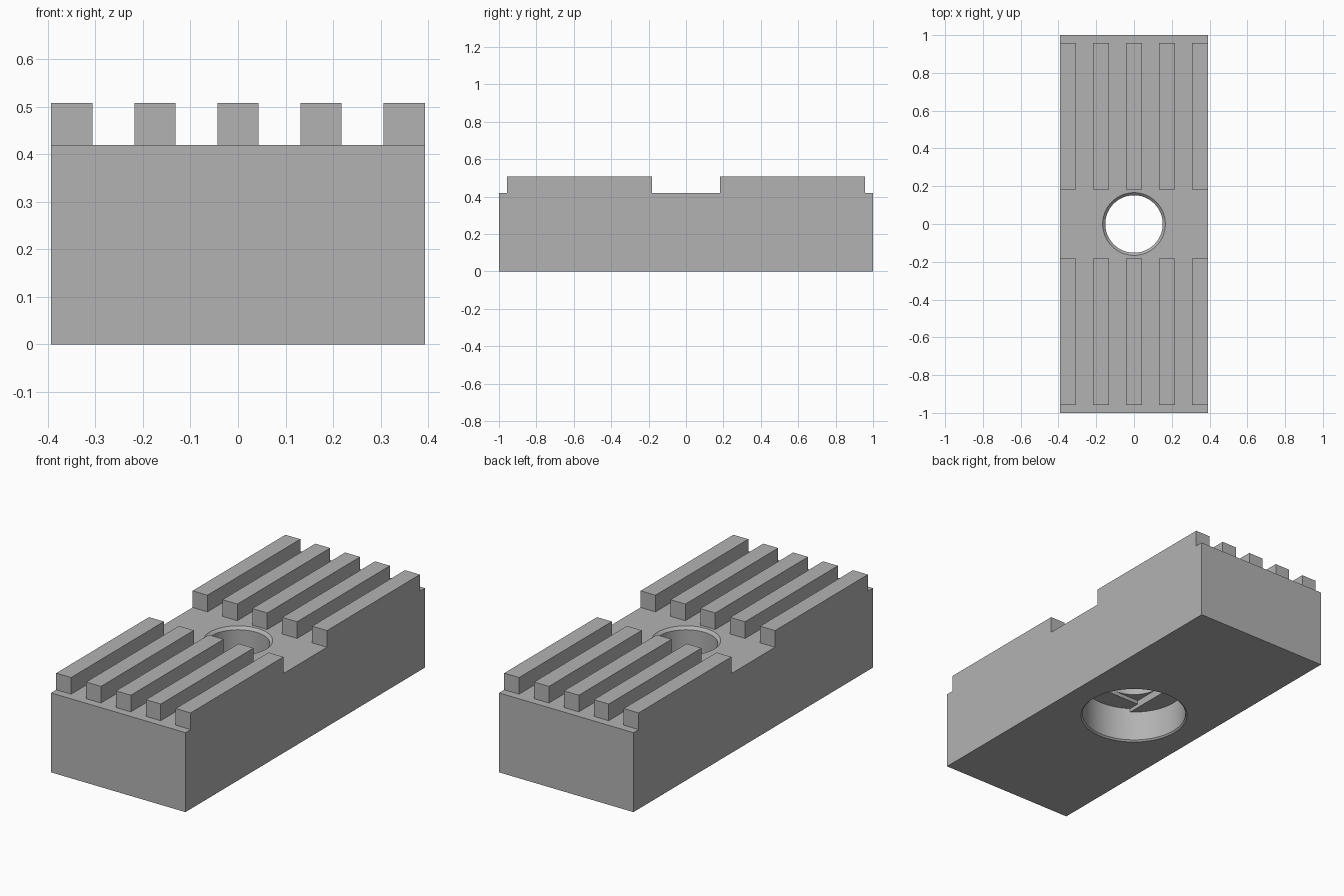
import bpy, bmesh, math
from mathutils import Vector

cube = bpy.data.objects.get("Cube")
if cube:
    bpy.data.objects.remove(cube, do_unlink=True)

WIDTH, LENGTH, BASE, TOP = 0.786, 2.0, 0.42, 0.508
RIB, PITCH = 0.087, 0.1747
RIB_IN, RIB_OUT = 0.182, 0.957
HOLE, BORE, BORE_TOP, STEP = 0.152, 0.26, 0.17, 0.02

grey = bpy.data.materials.new("light grey")
grey.use_nodes = True
grey.diffuse_color = (0.45, 0.45, 0.45, 1)
grey.node_tree.nodes["Principled BSDF"].inputs["Base Color"].default_value = grey.diffuse_color


def make_object(name, bm):
    bmesh.ops.recalc_face_normals(bm, faces=bm.faces[:])
    mesh = bpy.data.meshes.new(name)
    bm.to_mesh(mesh)
    bm.free()
    mesh.materials.append(grey)
    obj = bpy.data.objects.new(name, mesh)
    bpy.context.collection.objects.link(obj)
    return obj


def cone(name, z0, z1, r0, r1, clamp=None):
    """Round cutter; clamp flattens it to a slot of that half width."""
    bm = bmesh.new()
    bmesh.ops.create_cone(bm, cap_ends=True, segments=96, radius1=r0,
                          radius2=r1, depth=z1 - z0)
    for v in bm.verts:
        v.co.z += (z0 + z1) / 2
    if clamp:
        for side in (1, -1):
            geom = bm.verts[:] + bm.edges[:] + bm.faces[:]
            cut = bmesh.ops.bisect_plane(bm, geom=geom, plane_co=(side * clamp, 0, 0),
                                         plane_no=(side, 0, 0), clear_outer=True)
            edges = [e for e in cut["geom_cut"] if isinstance(e, bmesh.types.BMEdge)]
            bmesh.ops.contextual_create(bm, geom=edges)
    return make_object(name, bm)


def box(name, half, z0, z1):
    bm = bmesh.new()
    bmesh.ops.create_cube(bm, size=1)
    for v in bm.verts:
        v.co = (v.co.x * 2 * half, v.co.y * 2 * half, z1 if v.co.z > 0 else z0)
    return make_object(name, bm)


# Block, with its top face divided along the rib outlines
bm = bmesh.new()
bmesh.ops.create_cube(bm, size=1)
for v in bm.verts:
    v.co = (v.co.x * WIDTH, v.co.y * LENGTH, BASE if v.co.z > 0 else 0)
centres = [i * PITCH for i in range(-2, 3)]
cuts = [(Vector((c + s * RIB / 2, 0, 0)), (1, 0, 0)) for c in centres for s in (-1, 1)
        if abs(c + s * RIB / 2) < WIDTH / 2 - 0.001]
cuts += [(Vector((0, s * y, 0)), (0, 1, 0)) for y in (RIB_IN, RIB_OUT) for s in (-1, 1)]
for co, no in cuts:
    bmesh.ops.bisect_plane(bm, geom=bm.verts[:] + bm.edges[:] + bm.faces[:],
                           plane_co=co, plane_no=no)

# Ribs raised from the top face
ribs = []
for f in bm.faces:
    c = f.calc_center_median()
    if c.z > BASE - 0.001 and RIB_IN < abs(c.y) < RIB_OUT:
        if any(abs(c.x - x) < RIB / 2 for x in centres):
            ribs.append(f)
raised = bmesh.ops.extrude_face_region(bm, geom=ribs)["geom"]
for v in raised:
    if isinstance(v, bmesh.types.BMVert):
        v.co.z = TOP
bmesh.ops.dissolve_limit(bm, angle_limit=0.01, verts=bm.verts[:], edges=bm.edges[:])
body = make_object("ribbed_block", bm)

# Stepped screw hole: wide bore, slot, square, round hole and bevelled rims
cutters = [
    cone("bore_cutter", -0.1, BORE_TOP, BORE, BORE),
    cone("bore_rim_cutter", -0.01, 0.008, BORE + 0.018, BORE),
    cone("slot_cutter", 0.1, BORE_TOP + STEP, BORE, BORE, HOLE),
    box("square_cutter", HOLE, 0.12, BORE_TOP + 2 * STEP),
    cone("hole_cutter", 0.14, 0.6, HOLE, HOLE),
    cone("hole_rim_cutter", BASE - 0.014, BASE + 0.01, HOLE, HOLE + 0.024),
]
for cutter in cutters:
    cutter.hide_render = True
    cutter.hide_viewport = True
    mod = body.modifiers.new(cutter.name, 'BOOLEAN')
    mod.operation = 'DIFFERENCE'
    mod.solver = 'EXACT'
    mod.object = cutter

# Apply the cuts, discard the cutters and smooth the round walls
bpy.context.view_layer.update()
bpy.ops.object.select_all(action='DESELECT')
bpy.context.view_layer.objects.active = body
body.select_set(True)
for mod in list(body.modifiers):
    bpy.ops.object.modifier_apply(modifier=mod.name)
for cutter in cutters:
    bpy.data.objects.remove(cutter, do_unlink=True)
bpy.ops.object.shade_smooth_by_angle(angle=math.radians(30))
